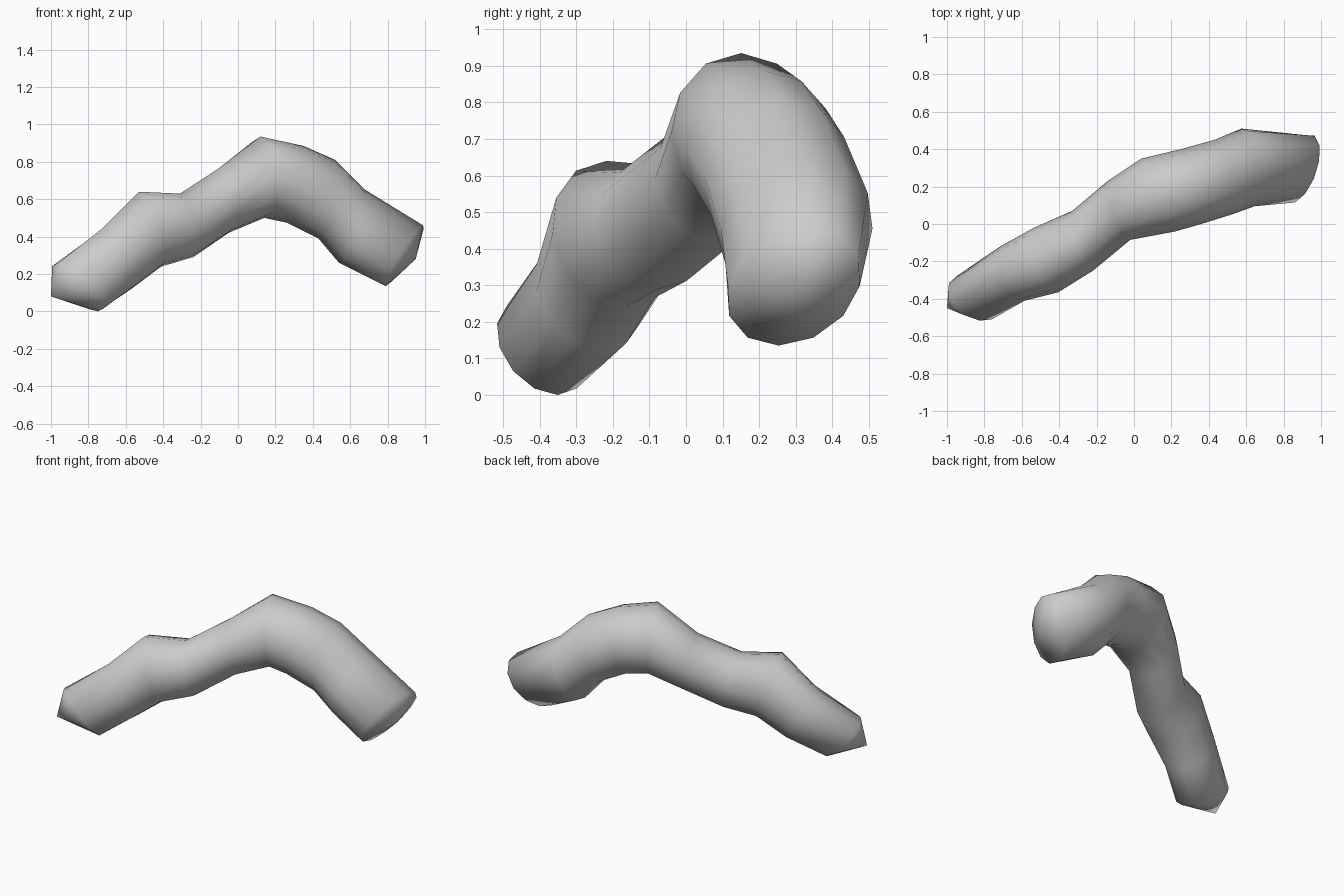
import bpy, bmesh, math
from mathutils import Vector

if "Cube" in bpy.data.objects:
    bpy.data.objects.remove(bpy.data.objects["Cube"])

SIDES = 12
# Cross-sections: top x,z | bottom x,z | back x,y | front x,y
SECTIONS = [
    (-0.96, 0.26, -0.75, 0.00, -0.97, -0.28, -0.78, -0.51),
    (-0.73, 0.44, -0.57, 0.12, -0.73, -0.12, -0.60, -0.41),
    (-0.53, 0.64, -0.41, 0.24, -0.53, -0.02, -0.40, -0.365),
    (-0.31, 0.63, -0.24, 0.29, -0.33, 0.07, -0.22, -0.25),
    (-0.11, 0.76, -0.05, 0.42, -0.15, 0.23, -0.03, -0.085),
    (0.12, 0.935, 0.14, 0.50, 0.02, 0.35, 0.20, -0.04),
    (0.35, 0.885, 0.26, 0.475, 0.24, 0.40, 0.35, 0.00),
    (0.52, 0.81, 0.43, 0.39, 0.41, 0.45, 0.50, 0.05),
    (0.68, 0.65, 0.54, 0.26, 0.58, 0.51, 0.65, 0.095),
    (0.99, 0.46, 0.79, 0.135, 0.90, 0.475, 0.84, 0.115),
]


def ring(bm, s):
    tx, tz, bx, bz, kx, ky, fx, fy = s
    centre = Vector(((tx + bx) / 2, (ky + fy) / 2, (tz + bz) / 2))
    up = Vector(((tx - bx) / 2, 0.42 * (tx - bx) / 2, (tz - bz) / 2))
    side = Vector(((kx - fx) / 2, (ky - fy) / 2, 0))
    return [bm.verts.new(centre + up * math.cos(a) + side * math.sin(a))
            for a in (2 * math.pi * i / SIDES for i in range(SIDES))]


# Bent tube skinned through the sections
bm = bmesh.new()
rings = [ring(bm, s) for s in SECTIONS]
for a, b in zip(rings, rings[1:]):
    for i in range(SIDES):
        j = (i + 1) % SIDES
        bm.faces.new((a[i], a[j], b[j], b[i]))

# Pointed left end and blunt right end
for loop, tip in ((rings[0], (-1.0, -0.45, 0.08)), (rings[-1], (0.95, 0.30, 0.28))):
    v = bm.verts.new(tip)
    for i in range(SIDES):
        bm.faces.new((loop[i], loop[(i + 1) % SIDES], v))

bmesh.ops.recalc_face_normals(bm, faces=bm.faces)
for f in bm.faces:
    f.smooth = True
mesh = bpy.data.meshes.new("bent_tube")
bm.to_mesh(mesh)
bm.free()
bpy.context.collection.objects.link(bpy.data.objects.new("bent_tube", mesh))
